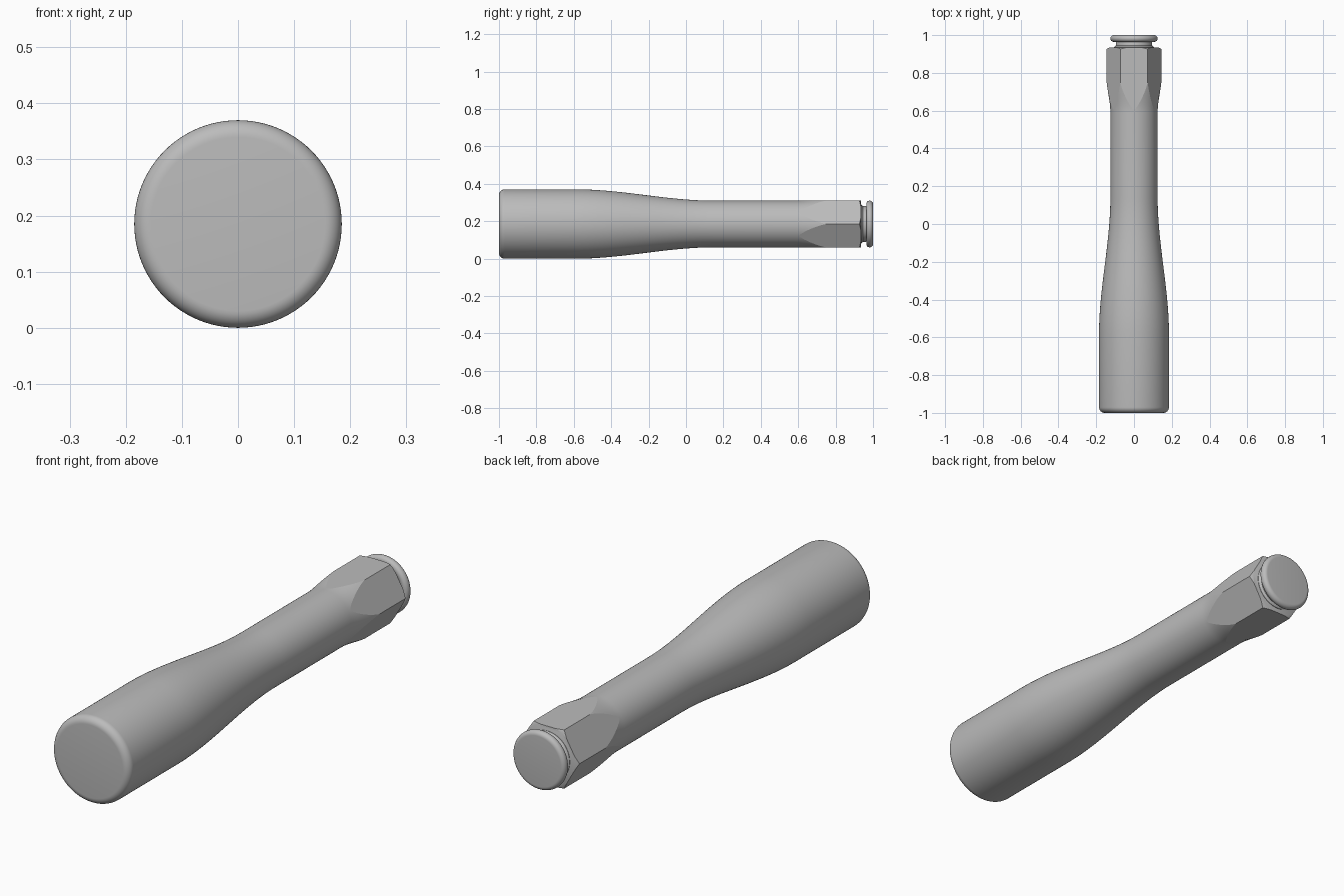
import bpy, bmesh
from math import sin, cos, pi, radians
from mathutils import Vector

cube = bpy.data.objects.get("Cube")
if cube:
    bpy.data.objects.remove(cube)

RADIUS, SHAFT, AXIS_Z, SEGMENTS = 0.185, 0.125, 0.185, 96

grey = bpy.data.materials.new("satin grey")
grey.use_nodes = True
colour = (0.5, 0.5, 0.5, 1)
grey.diffuse_color = colour
grey.node_tree.nodes["Principled BSDF"].inputs["Base Color"].default_value = colour


def smooth(t):
    return t * t * (3 - 2 * t)


def blend(y0, y1, r0, r1, steps):
    """S-shaped change of radius along the axis."""
    return [(y0 + (y1 - y0) * i / steps, r0 + (r1 - r0) * smooth(i / steps))
            for i in range(steps + 1)]


def arc(y, r, size, start, end, steps=8):
    """Rounded profile corner, angle measured from the outward radius to +y."""
    angles = [radians(start + (end - start) * i / steps) for i in range(steps + 1)]
    return [(y + size * sin(a), r + size * cos(a)) for a in angles]


def lathe(profile):
    """Revolve (y, radius) points about the long axis and cap both ends."""
    bm = bmesh.new()
    rings = []
    for y, r in profile:
        rings.append([bm.verts.new((r * cos(2 * pi * i / SEGMENTS), y,
                                    AXIS_Z + r * sin(2 * pi * i / SEGMENTS)))
                      for i in range(SEGMENTS)])
    for a, b in zip(rings, rings[1:]):
        for i in range(SEGMENTS):
            j = (i + 1) % SEGMENTS
            bm.faces.new((a[i], b[i], b[j], a[j]))
    bm.faces.new(rings[0])
    bm.faces.new(rings[-1][::-1])
    return bm


def finish(bm, name):
    bmesh.ops.recalc_face_normals(bm, faces=bm.faces[:])
    mesh = bpy.data.meshes.new(name)
    bm.to_mesh(mesh)
    bm.free()
    mesh.materials.append(grey)
    obj = bpy.data.objects.new(name, mesh)
    bpy.context.collection.objects.link(obj)
    bpy.ops.object.select_all(action='DESELECT')
    obj.select_set(True)
    bpy.context.view_layer.objects.active = obj
    bpy.ops.object.shade_smooth_by_angle(angle=radians(35))
    return obj


# Handle: rounded butt, swelling grip, slim shaft and flared tip
handle = lathe(arc(-0.97, RADIUS - 0.03, 0.03, -90, 0)
               + blend(-0.58, 0.14, RADIUS, SHAFT, 28)
               + blend(0.59, 0.79, SHAFT, 0.147, 16)
               + [(0.925, 0.147), (0.935, 0.13)])

# Six wrench flats cut into the flared tip
for k in range(6):
    a = radians(30 + 60 * k)
    normal = Vector((cos(a), 0, sin(a)))
    point = Vector((0, 0, AXIS_Z)) + normal * (SHAFT + 0.0004)
    faces = [f for f in handle.faces if f.calc_center_median().y > 0.59]
    edges = {e for f in faces for e in f.edges}
    verts = {v for f in faces for v in f.verts}
    cut = bmesh.ops.bisect_plane(handle, geom=[*verts, *edges, *faces], dist=1e-6,
                                 plane_co=point, plane_no=normal, clear_outer=True)
    rim = [g for g in cut["geom_cut"] if isinstance(g, bmesh.types.BMEdge)]
    bmesh.ops.holes_fill(handle, edges=rim, sides=0)
    for e in rim:
        if e.is_valid:
            e.smooth = False
finish(handle, "handle")

# Retaining knob on a narrow neck
knob = lathe([(0.92, 0.105), (0.937, 0.105), (0.945, 0.096), (0.96, 0.096)]
             + arc(0.982, 0.107, 0.018, -150, 90, 20))
finish(knob, "end_knob")
